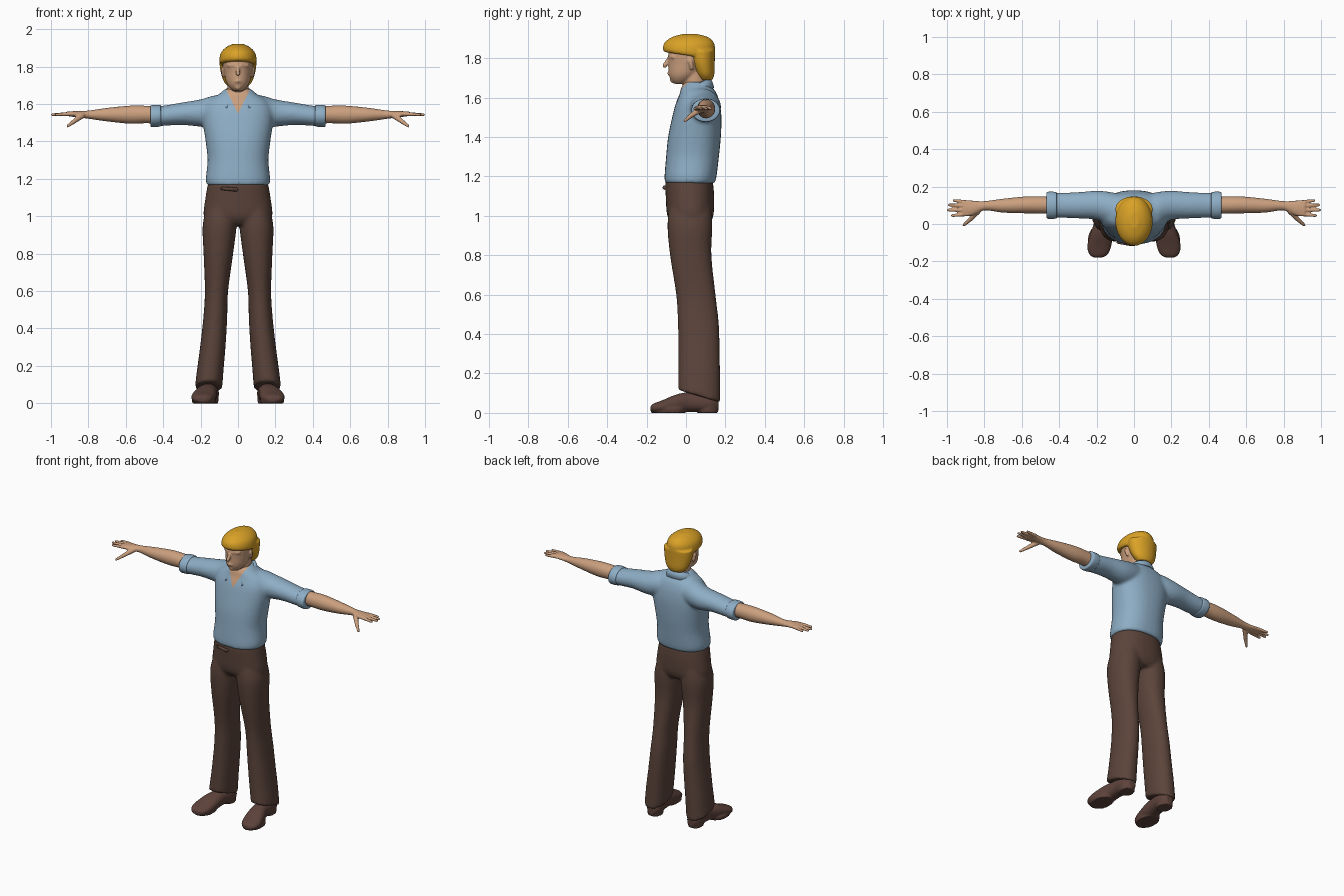
import bpy, bmesh, math
from mathutils import Vector, Matrix

if "Cube" in bpy.data.objects:
    bpy.data.objects.remove(bpy.data.objects["Cube"])


def material(name, r, g, b):
    m = bpy.data.materials.new(name)
    m.diffuse_color = (r, g, b, 1)
    m.use_nodes = True
    m.node_tree.nodes["Principled BSDF"].inputs["Base Color"].default_value = m.diffuse_color
    return m


SKIN = material("skin", 0.60, 0.35, 0.21)
SHIRT = material("shirt blue", 0.27, 0.42, 0.56)
TROUSER = material("trouser brown", 0.105, 0.058, 0.043)
SHOE = material("shoe brown", 0.11, 0.055, 0.043)
HAIR = material("golden hair", 0.70, 0.36, 0.02)


def smooth_rings(rings, steps=4):
    """Catmull-Rom interpolation between cross-sections."""
    out = []
    for i in range(len(rings) - 1):
        p = [rings[min(max(i + k, 0), len(rings) - 1)] for k in (-1, 0, 1, 2)]
        for s in range(steps):
            t = s / steps
            out.append([0.5 * (2 * b + (c - a) * t + (2 * a - 5 * b + 4 * c - d) * t * t
                               + (3 * b - a - 3 * c + d) * t ** 3) for a, b, c, d in zip(*p)])
    return out + [list(rings[-1])]


def loft(bm, axis, rings, n=32, power=2.0):
    """Closed body from (position, centre1, centre2, radius1, radius2) sections."""
    loops = []
    for t, u, v, a, b in smooth_rings(rings):
        loop = []
        for i in range(n):
            c, s = math.cos(2 * math.pi * i / n), math.sin(2 * math.pi * i / n)
            p = u + a * math.copysign(abs(c) ** (2 / power), c)
            q = v + b * math.copysign(abs(s) ** (2 / power), s)
            loop.append(bm.verts.new({"X": (t, p, q), "Y": (p, t, q), "Z": (p, q, t)}[axis]))
        loops.append(loop)
    for l0, l1 in zip(loops, loops[1:]):
        for i in range(n):
            bm.faces.new((l0[i], l0[(i + 1) % n], l1[(i + 1) % n], l1[i]))
    bm.faces.new(loops[0])
    bm.faces.new(loops[-1])


def limb(bm, p, q, r1, r2):
    """Tapered capsule between two points."""
    p, q = Vector(p), Vector(q)
    turn = (q - p).to_track_quat('Z', 'Y').to_matrix().to_4x4()
    bmesh.ops.create_cone(bm, cap_ends=True, segments=16, radius1=r1, radius2=r2,
                          depth=(q - p).length, matrix=Matrix.Translation((p + q) / 2) @ turn)
    for c, r in ((p, r1), (q, r2)):
        bmesh.ops.create_icosphere(bm, subdivisions=2, radius=r, matrix=Matrix.Translation(c))


def mirror(bm):
    dup = bmesh.ops.duplicate(bm, geom=bm.verts[:] + bm.edges[:] + bm.faces[:])
    for g in dup["geom"]:
        if isinstance(g, bmesh.types.BMVert):
            g.co.x = -g.co.x


def finish(name, bm, mats, voxel=0, relax=0, solid=0):
    """Turn a bmesh into an object, optionally fused into one smooth skin."""
    bmesh.ops.recalc_face_normals(bm, faces=bm.faces[:])
    me = bpy.data.meshes.new(name)
    bm.to_mesh(me)
    bm.free()
    ob = bpy.data.objects.new(name, me)
    bpy.context.collection.objects.link(ob)
    if voxel:
        m = ob.modifiers.new("fuse", 'REMESH')
        m.mode, m.voxel_size = 'VOXEL', voxel
    if relax:
        m = ob.modifiers.new("relax", 'SMOOTH')
        m.factor, m.iterations = 0.5, relax
    if solid:
        m = ob.modifiers.new("thickness", 'SOLIDIFY')
        m.thickness, m.offset = solid, 0
    bpy.context.view_layer.update()
    dg = bpy.context.evaluated_depsgraph_get()
    ob.data = bpy.data.meshes.new_from_object(ob.evaluated_get(dg))
    ob.modifiers.clear()
    ob.data.materials.clear()
    for m in mats:
        ob.data.materials.append(m)
    for f in ob.data.polygons:
        f.use_smooth = True
        f.material_index = 0
    return ob


# Shirt: sleeves mirrored, then torso
bm = bmesh.new()
loft(bm, "X", [(.05, .07, 1.57, .085, .07), (.12, .08, 1.562, .09, .085), (.2, .10, 1.552, .078, .073),
               (.3, .10, 1.548, .07, .06), (.4, .10, 1.537, .067, .054), (.455, .10, 1.535, .067, .054)])
mirror(bm)
loft(bm, "Z", [(1.165, 0, .02, .166, .126), (1.2, 0, .023, .172, .132), (1.3, 0, .033, .163, .134),
               (1.4, 0, .043, .173, .134), (1.5, 0, .055, .187, .125), (1.57, 0, .06, .185, .112),
               (1.62, 0, .062, .155, .094), (1.65, 0, .055, .105, .08), (1.68, 0, .05, .07, .055)],
     power=2.3)
shirt = finish("shirt", bm, [SHIRT, SKIN], voxel=.01, relax=5)

# Open neck: cut the V and colour it as skin
bm = bmesh.new()
bm.from_mesh(shirt.data)
for s in (1, -1):
    bmesh.ops.bisect_plane(bm, geom=bm.verts[:] + bm.edges[:] + bm.faces[:],
                           plane_co=(0, 0, 1.55), plane_no=(1, 0, -.5 * s))
for f in bm.faces:
    c = f.calc_center_median()
    f.material_index = int(c.y < .03 and abs(c.x) < (c.z - 1.55) * .5)
bm.to_mesh(shirt.data)
bm.free()

# Collar: folded band round the neck with two points in front
bm = bmesh.new()
rows = []
for i in range(41):
    t = math.radians(-152 + 304 * i / 40)
    tip = max(0, (abs(math.degrees(t)) - 105) / 47)
    s, c = math.sin(t), math.cos(t)
    z = 1.662 + .032 * c
    rows.append([bm.verts.new(p) for p in (
        (.07 * s, .045 + .066 * c, z - .03), (.074 * s, .046 + .07 * c, z),
        (.086 * s, .048 + .08 * c, z - .01),
        ((.1 + .025 * tip) * s, .05 + (.09 + .018 * tip) * c, z - .045 - .012 * tip))])
for a, b in zip(rows, rows[1:]):
    for k in range(3):
        bm.faces.new((a[k], a[k + 1], b[k + 1], b[k]))
finish("shirt_collar", bm, [SHIRT], solid=.008)

# Rolled sleeve cuffs
bm = bmesh.new()
loft(bm, "X", [(.412, .10, 1.537, .062, .05), (.416, .10, 1.537, .070, .057), (.44, .10, 1.536, .073, .059),
               (.464, .10, 1.535, .071, .058), (.469, .10, 1.535, .062, .05)])
mirror(bm)
finish("sleeve_cuffs", bm, [SHIRT])

# Arms with hands
bm = bmesh.new()
loft(bm, "X", [(.43, .10, 1.542, .045, .046), (.5, .102, 1.544, .046, .047), (.58, .102, 1.543, .045, .048),
               (.7, .098, 1.543, .037, .036), (.79, .098, 1.543, .025, .023), (.83, .092, 1.544, .03, .019),
               (.87, .085, 1.546, .041, .016), (.915, .084, 1.548, .044, .012)])
for y0, y1, tip in ((.116, .126, .962), (.096, .102, .988), (.074, .075, .992), (.053, .045, .972)):
    limb(bm, (.89, y0, 1.547), (tip, y1, 1.543), .011, .008)
limb(bm, (.835, .07, 1.538), (.875, .025, 1.508), .017, .012)
limb(bm, (.875, .025, 1.508), (.91, -.006, 1.482), .012, .008)
mirror(bm)
finish("arms", bm, [SKIN], voxel=.0045, relax=3)

# Trousers: legs with slanted hems, then hips
bm = bmesh.new()
loft(bm, "Z", [(.085, .157, .067, .073, .107), (.18, .148, .067, .071, .106), (.3, .135, .066, .068, .105),
               (.45, .122, .063, .064, .104), (.6, .115, .05, .062, .1), (.8, .105, .024, .079, .105),
               (.95, .098, .02, .091, .114), (1.05, .085, .022, .08, .105)], power=2.2)
for v in bm.verts:
    if v.co.z < .2:
        v.co.z -= (v.co.y - .067) * .3 * (.2 - v.co.z) / .115
mirror(bm)
loft(bm, "Z", [(.955, 0, .025, .15, .09), (1.0, 0, .022, .184, .117), (1.1, 0, .02, .174, .123),
               (1.18, 0, .015, .16, .121)], power=2.2)
finish("trousers", bm, [TROUSER], voxel=.01, relax=4)

# Belt end below the shirt hem
bm = bmesh.new()
limb(bm, (-.085, -.098, 1.148), (-.01, -.108, 1.143), .008, .011)
finish("belt_end", bm, [TROUSER])

# Shoes with flat heels and soles
bm = bmesh.new()
loft(bm, "Y", [(.165, .15, .04, .025, .028), (.12, .152, .05, .05, .045), (.02, .16, .055, .05, .05),
               (-.05, .173, .045, .06, .048), (-.12, .186, .032, .064, .032),
               (-.165, .19, .025, .047, .022), (-.18, .192, .022, .02, .012)], power=2.3)
loft(bm, "Z", [(0, .152, .11, .046, .052), (.05, .152, .11, .05, .055)])
loft(bm, "Z", [(0, .183, -.09, .062, .085), (.025, .183, -.09, .064, .088)])
for v in bm.verts:
    v.co.z = max(v.co.z, 0)
mirror(bm)
finish("shoes", bm, [SHOE], voxel=.006, relax=2)

# Head: neck, skull, nose, brow, lips, chin and ears
bm = bmesh.new()
for s in (1, -1):
    limb(bm, (s * .016, -.081, 1.806), (s * .052, -.063, 1.806), .011, .009)
    limb(bm, (s * .078, .022, 1.785), (s * .078, .03, 1.75), .014, .009)
    limb(bm, (0, -.087, 1.722), (s * .018, -.081, 1.721), .009, .005)
limb(bm, (0, -.09, 1.797), (0, -.108, 1.762), .008, .012)
limb(bm, (0, -.067, 1.69), (0, -.06, 1.688), .016, .016)
loft(bm, "Z", [(1.57, 0, .055, .06, .06), (1.65, 0, .045, .056, .058), (1.75, 0, .045, .056, .06)])
loft(bm, "Z", [(1.67, 0, -.03, .025, .03), (1.69, 0, -.022, .047, .055), (1.72, 0, -.008, .064, .079),
               (1.77, 0, .015, .075, .104), (1.82, 0, .02, .08, .11), (1.87, 0, .02, .074, .1),
               (1.9, 0, .02, .05, .07)])
finish("head", bm, [SKIN], voxel=.0055, relax=3)

# Hair: cap with raised fringe, and a fuller back
bm = bmesh.new()
loft(bm, "Z", [(1.815, 0, .015, .093, .124), (1.835, 0, .015, .1, .132), (1.875, 0, .016, .091, .127),
               (1.905, 0, .02, .062, .095), (1.922, 0, .02, .025, .04)])
for v in bm.verts:
    if v.co.z < 1.86:
        v.co.z -= v.co.y * .15 * (1.86 - v.co.z) / .045
loft(bm, "Z", [(1.69, 0, .102, .05, .032), (1.72, 0, .096, .076, .048), (1.78, 0, .082, .095, .064),
               (1.84, 0, .078, .1, .07)])
finish("hair", bm, [HAIR], voxel=.006, relax=3)
